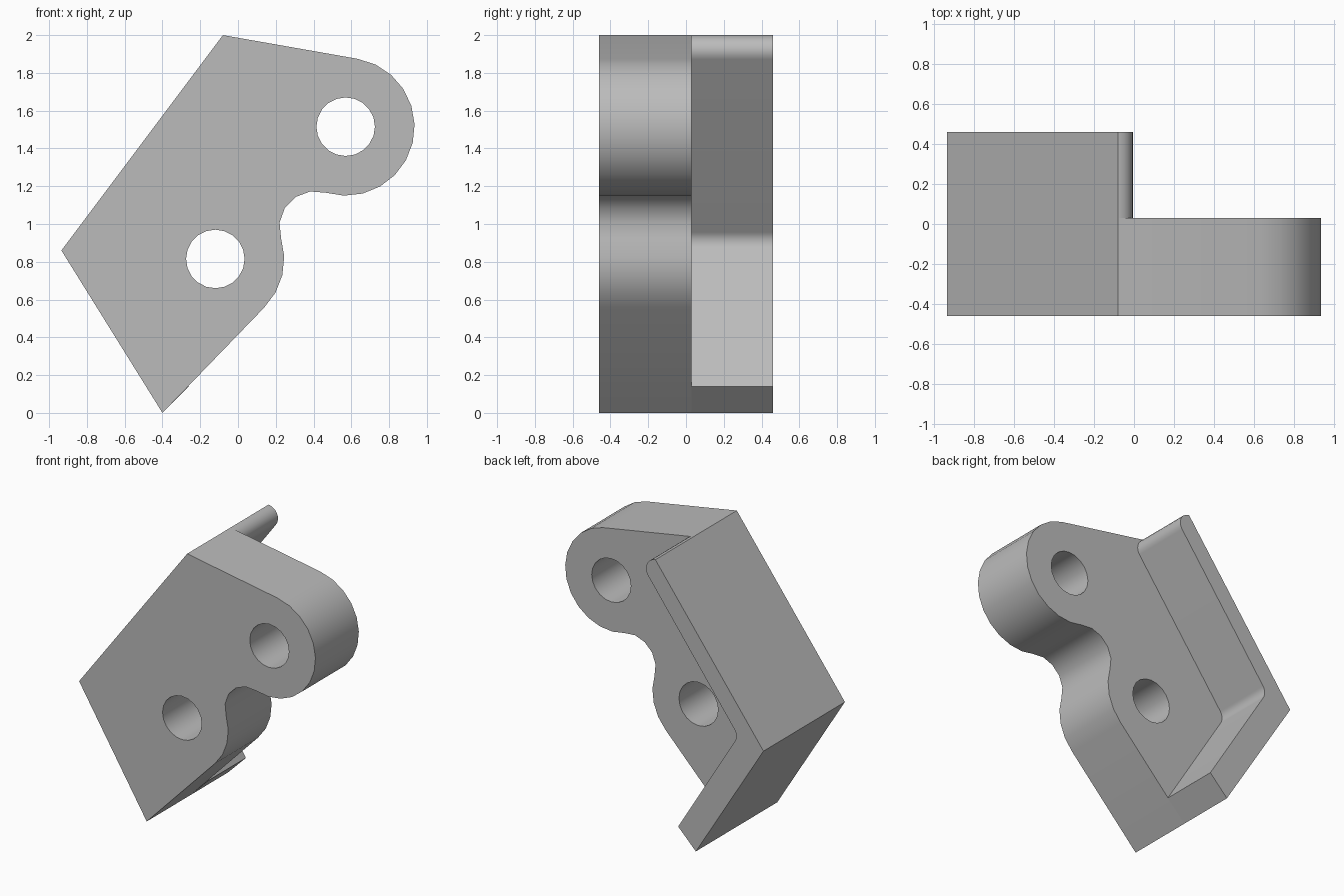
import bpy, bmesh, math
from mathutils import Vector as V

cube = bpy.data.objects.get("Cube")
if cube:
    bpy.data.objects.remove(cube, do_unlink=True)

# Single flat grey
grey = bpy.data.materials.new("plain grey")
grey.use_nodes = True
colour = (0.5, 0.5, 0.5, 1)
grey.diffuse_color = colour
grey.node_tree.nodes["Principled BSDF"].inputs["Base Color"].default_value = colour


def arc(centre, radius, start, end, steps):
    """Points along an arc, angles in radians."""
    angles = [start + (end - start) * i / steps for i in range(steps + 1)]
    return [centre + radius * V((math.cos(a), math.sin(a))) for a in angles]


def angle_of(v):
    return math.atan2(v.y, v.x)


def rounded(before, corner, after, radius, steps=7):
    """Round a corner between two straight edges."""
    u, w = (before - corner).normalized(), (after - corner).normalized()
    half = u.angle(w) / 2
    centre = corner + (u + w).normalized() * radius / math.sin(half)
    length = radius / math.tan(half)
    start = angle_of(corner + u * length - centre)
    end = angle_of(corner + w * length - centre)
    sweep = (end - start + math.pi) % math.tau - math.pi
    return arc(centre, radius, start, start + sweep, steps)


def extrude_profile(name, loops, y0, y1):
    """Fill x-z loops (later loops are holes) and extrude them along y."""
    bm = bmesh.new()
    edges = []
    for loop in loops:
        verts = [bm.verts.new((p.x, y0, p.y)) for p in loop]
        edges += [bm.edges.new((a, b)) for a, b in zip(verts, verts[1:] + verts[:1])]
    bmesh.ops.triangle_fill(bm, edges=edges, use_beauty=True, normal=(0, -1, 0))
    result = bmesh.ops.extrude_face_region(bm, geom=bm.faces[:], use_keep_orig=True)
    moved = [g for g in result["geom"] if isinstance(g, bmesh.types.BMVert)]
    bmesh.ops.translate(bm, verts=moved, vec=(0, y1 - y0, 0))
    bmesh.ops.recalc_face_normals(bm, faces=bm.faces[:])
    mesh = bpy.data.meshes.new(name)
    bm.to_mesh(mesh)
    bm.free()
    mesh.materials.append(grey)
    obj = bpy.data.objects.new(name, mesh)
    bpy.context.collection.objects.link(obj)
    bpy.ops.object.select_all(action="DESELECT")
    obj.select_set(True)
    bpy.context.view_layer.objects.active = obj
    bpy.ops.object.shade_smooth_by_angle(angle=math.radians(30))
    return obj


# Shared corners and the two boss centres
left, top, bottom = V((-0.935, 0.86)), V((-0.08, 2.0)), V((-0.4, 0.0))
upper, lower = V((0.57, 1.515)), V((-0.12, 0.815))
boss, neck, hole = 0.365, 0.19, 0.155

# Neck fillet circle touching both bosses
span = upper - lower
side = V((span.y, -span.x)).normalized()
reach = math.sqrt((boss + neck) ** 2 - (span.length / 2) ** 2)
waist = (upper + lower) / 2 + side * reach
to_upper, to_lower = angle_of(upper - waist), angle_of(lower - waist) % math.tau

# Plate with two bosses and two through holes
outline = [left, top]
outline += arc(upper, boss, math.radians(79.9), to_upper - math.pi, 12)
outline += arc(waist, neck, to_upper, to_lower, 5)[1:-1]
outline += arc(lower, boss, to_lower - math.pi, math.radians(-44.8), 4)
outline.append(bottom)
holes = [arc(c, hole, 0, math.tau, 20)[:-1] for c in (upper, lower)]
extrude_profile("mounting_plate", [outline] + holes, -0.46, 0.03)

# Bent flange along the two outer edges
tip, inner, end = V((0.056, 1.976)), V((-0.736, 0.913)), V((-0.26, 0.14))
flange = [left, top] + rounded(top, tip, inner, 0.08)
flange += rounded(tip, inner, end, 0.08) + [end, bottom]
extrude_profile("corner_flange", [flange], 0.03, 0.46)
